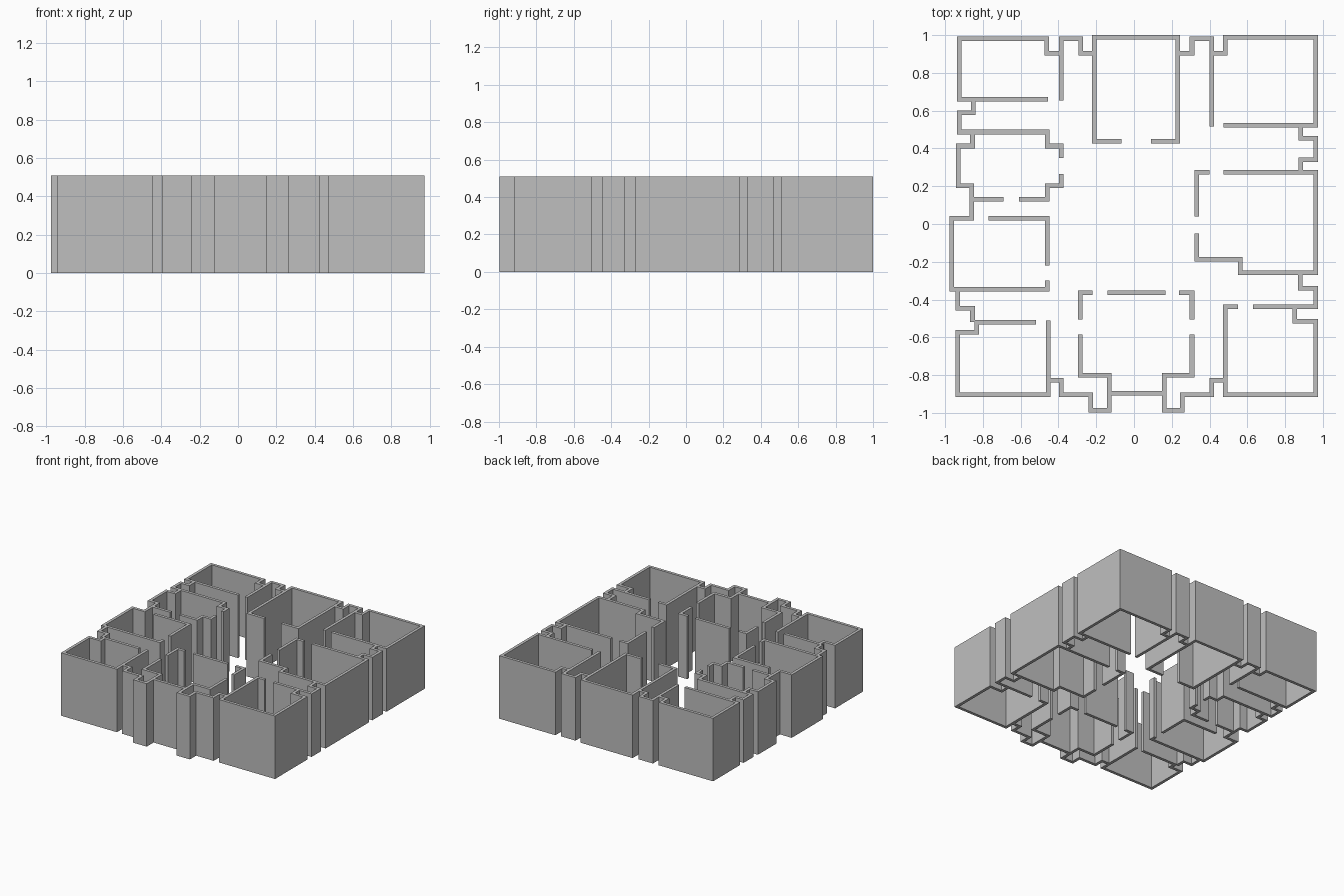
import bpy
import bmesh
from mathutils import Vector

HEIGHT = .51
HALF = .012  # half of the wall thickness

cube = bpy.data.objects.get("Cube")
if cube:
    bpy.data.objects.remove(cube, do_unlink=True)

plaster = bpy.data.materials.new("grey_plaster")
plaster.use_nodes = True
grey = (.52, .52, .52, 1)
plaster.diffuse_color = grey
plaster.node_tree.nodes["Principled BSDF"].inputs["Base Color"].default_value = grey


def walk(start, axis, stops):
    """Centre line of a right-angled wall: each stop changes x or y in turn."""
    points = [Vector(start)]
    index = "xy".index(axis)
    for stop in stops:
        point = points[-1].copy()
        point[index] = stop
        points.append(point)
        index = not index
    return points


def wall(name, start, axis, *stops):
    """Upright wall of even thickness with mitred corners."""
    points = walk(start, axis, stops)
    normals = []
    for a, b in zip(points, points[1:]):
        direction = (b - a).normalized()
        normals.append(Vector((-direction.y, direction.x)))
    bm = bmesh.new()
    rings = []
    for i, point in enumerate(points):
        if i == 0:
            offset = normals[0]
        elif i == len(normals):
            offset = normals[-1]
        else:
            offset = normals[i - 1] + normals[i]
        left = point + offset * HALF
        right = point - offset * HALF
        rings.append([bm.verts.new((p.x, p.y, z)) for p, z in
                      ((left, 0), (right, 0), (right, HEIGHT), (left, HEIGHT))])
    for a, b in zip(rings, rings[1:]):
        for k in range(len(a)):
            n = (k + 1) % len(a)
            bm.faces.new((a[k], a[n], b[n], b[k]))
    bm.faces.new(rings[0])
    bm.faces.new(rings[-1])
    bmesh.ops.recalc_face_normals(bm, faces=bm.faces)
    mesh = bpy.data.meshes.new(name)
    bm.to_mesh(mesh)
    bm.free()
    mesh.materials.append(plaster)
    bpy.context.collection.objects.link(bpy.data.objects.new(name, mesh))


# Back of the building: corner rooms, middle room and the recesses between them
wall("back_right_room_and_recess", (-.455, .66), "x",
     -.925, .98, -.462, .903, -.386, .98, -.282, .903, -.21)
wall("back_right_passage_wall", (-.386, .98), "y", .655)
wall("back_middle_room", (-.065, .437), "x", -.21, .988, .232, .437, .09)
wall("back_left_recess", (.232, .903), "x", .307, .98, .412, .515)
wall("back_left_room", (.412, .903), "x", .482, .988, .962, .522, .475)

# Left side: recess, large room and second recess
wall("left_back_recess", (.882, .522), "y", .455, .962, .34, .882, .275)
wall("left_room_outer_wall", (.475, .275), "x",
     .962, -.257, .562, -.187, .333, -.05)
wall("left_room_door_corner", (.4, .275), "x", .333, .04)
wall("left_front_recess", (.88, -.257), "y", -.34, .962, -.437, .63)
wall("front_left_room", (.852, -.437), "y",
     -.515, .962, -.905, .483, -.437, .55)

# Front: stepped entrance with two projecting piers
wall("front_left_pier", (.483, -.828), "x",
     .412, -.905, .255, -.985, .16, -.8, .307, -.585)
wall("front_right_pier", (-.455, -.828), "x",
     -.385, -.905, -.23, -.985, -.132, -.8, -.285, -.585)
wall("entrance_wall", (-.132, -.897), "x", .16)
wall("hall_left_corner", (.237, -.365), "x", .307, -.505)
wall("hall_right_corner", (-.22, -.365), "x", -.285, -.505)
wall("hall_back_wall", (-.14, -.365), "x", .168)

# Right side: front corner room, side room, small room and recesses
wall("front_right_room", (-.455, -.51), "y",
     -.905, -.932, -.572, -.833, -.52, -.52)
wall("right_front_recess", (-.855, -.52), "y", -.445, -.932, -.345)
wall("right_room_outer_wall", (-.46, -.3), "y",
     -.345, -.965, .03, -.86, .202, -.93, .413, -.855, .487)
wall("right_room_inner_wall", (-.77, .03), "x", -.46, -.22)
wall("small_room_front_wall", (-.86, .13), "x", -.69)
wall("small_room_door_wall", (-.61, .13), "x", -.46, .202, -.386, .265)
wall("small_room_back_wall", (-.852, .66), "y",
     .588, -.925, .487, -.46, .413, -.386, .35)
